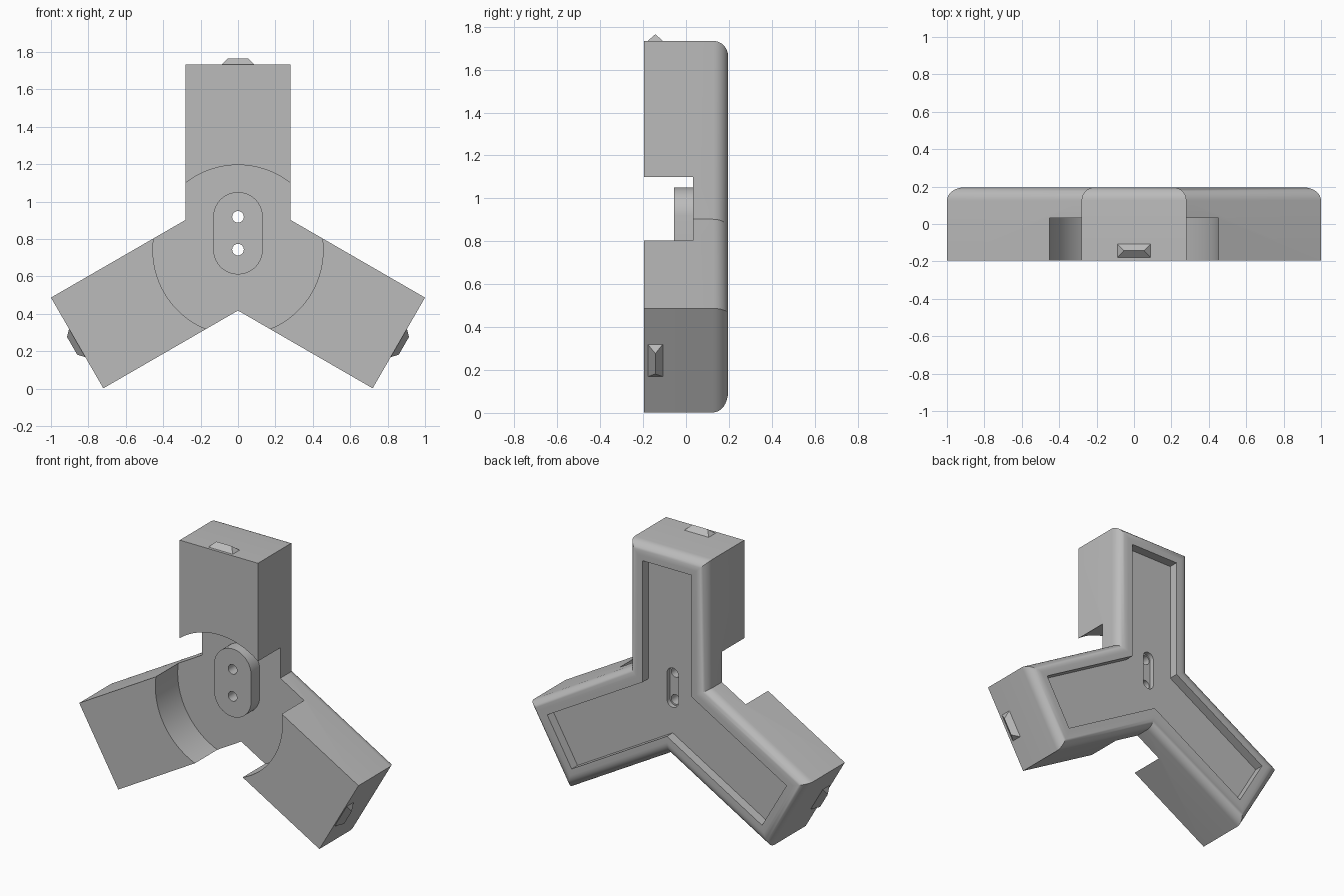
import bpy, bmesh, math
from math import sin, cos, pi, radians

cube = bpy.data.objects.get("Cube")
if cube:
    bpy.data.objects.remove(cube, do_unlink=True)

HUB_Z = 0.741        # height of the hub centre
HALF_W = 0.28        # half width of an arm
REACH = 0.993        # hub centre to arm end
FRONT, BACK = -0.196, 0.196
FILLET = 0.07
RECESS_Y = 0.033     # floor of the round recess
POCKET_Y = BACK - 0.06
PLATE_Z = HUB_Z + 0.09
HOLE_GAP = 0.0875

grey = bpy.data.materials.new("plain grey")
grey.use_nodes = True
grey.diffuse_color = (0.5, 0.5, 0.5, 1)
grey.node_tree.nodes["Principled BSDF"].inputs["Base Color"].default_value = (0.5, 0.5, 0.5, 1)


def turn(x, z, k):
    """Rotate a point about the hub by k thirds of a turn."""
    a = -k * 2 * pi / 3
    return x * cos(a) - z * sin(a), x * sin(a) + z * cos(a) + HUB_Z


def star(inset):
    """Three-armed outline, moved inward by inset."""
    w, r = HALF_W - inset, REACH - inset
    arm = [(-w, w * math.tan(pi / 6)), (-w, r), (w, r)]
    return [turn(x, z, k) for k in range(3) for x, z in arm]


def capsule(radius, half, z0, n=32):
    """Upright rounded slot outline; a circle when half is zero."""
    pts = []
    for side in (1, -1):
        for i in range(n + 1 if half else n):
            a = pi * i / n + (0 if side > 0 else pi)
            pts.append((radius * cos(a), z0 + side * half + radius * sin(a)))
    return pts


def loft(name, rings):
    """Closed solid through (outline, y) rings of equal point count."""
    bm = bmesh.new()
    loops = [[bm.verts.new((x, y, z)) for x, z in pts] for pts, y in rings]
    n = len(loops[0])
    for a, b in zip(loops, loops[1:]):
        for i in range(n):
            j = (i + 1) % n
            bm.faces.new((a[i], a[j], b[j], b[i]))
    bm.faces.new(loops[0])
    bm.faces.new(loops[-1])
    bmesh.ops.recalc_face_normals(bm, faces=bm.faces)
    return finish(name, bm)


def finish(name, bm):
    mesh = bpy.data.meshes.new(name)
    bm.to_mesh(mesh)
    bm.free()
    mesh.materials.append(grey)
    obj = bpy.data.objects.new(name, mesh)
    bpy.context.collection.objects.link(obj)
    return obj


def activate(obj):
    bpy.ops.object.select_all(action='DESELECT')
    obj.select_set(True)
    bpy.context.view_layer.objects.active = obj


def cut(obj, cutters):
    activate(obj)
    for c in cutters:
        mod = obj.modifiers.new("cut", 'BOOLEAN')
        mod.operation, mod.solver, mod.object = 'DIFFERENCE', 'EXACT', c
        bpy.ops.object.modifier_apply(modifier=mod.name)


# Body with rounded back rim and sunken back panel
rings = [(star(0), FRONT)]
for i in range(9):
    a = radians(90 * i / 8)
    rings.append((star(FILLET * (1 - cos(a))), BACK - FILLET + FILLET * sin(a)))
rings += [(star(0.105), BACK), (star(0.105), POCKET_Y)]
body = loft("three_arm_body", rings)

# Raised screw plate in the recess
plate_outline = capsule(0.132, 0.088, PLATE_Z)
plate = loft("screw_plate", [(plate_outline, -0.055), (plate_outline, RECESS_Y + 0.01)])

# Cutters: round recess, back slot, two screw holes
disc = capsule(0.455, 0, HUB_Z, 64)
slot = capsule(0.04, HOLE_GAP, PLATE_Z)
recess_cutter = loft("recess_cutter", [(disc, FRONT - 0.1), (disc, RECESS_Y)])
slot_cutter = loft("slot_cutter", [(slot, POCKET_Y - 0.03), (slot, BACK + 0.1)])
hole_cutters = []
for s in (1, -1):
    ring = capsule(0.031, 0, PLATE_Z + s * HOLE_GAP, 16)
    hole_cutters.append(loft("hole_cutter", [(ring, -0.4), (ring, 0.4)]))
cut(body, [recess_cutter, slot_cutter] + hole_cutters)
cut(plate, hole_cutters)
for c in [recess_cutter, slot_cutter] + hole_cutters:
    bpy.data.objects.remove(c, do_unlink=True)

# Hip-roof locating nub on each arm end
for k, name in enumerate(("top_nub", "left_nub", "right_nub")):
    bm = bmesh.new()

    def vert(x, y, h):
        px, pz = turn(x, REACH + h, k)
        return bm.verts.new((px, y, pz))

    a, b, c, d = [vert(x, y, 0) for x, y in
                  ((-0.087, -0.178), (0.087, -0.178), (0.087, -0.108), (-0.087, -0.108))]
    e, f = vert(-0.055, -0.143, 0.031), vert(0.055, -0.143, 0.031)
    for face in ((a, b, f, e), (c, d, e, f), (b, c, f), (d, a, e), (d, c, b, a)):
        bm.faces.new(face)
    bmesh.ops.recalc_face_normals(bm, faces=bm.faces)
    finish(name, bm)

# Smooth the rounded rim and round walls, keep corners crisp
for obj in (body, plate):
    activate(obj)
    bpy.ops.object.shade_smooth_by_angle(angle=radians(30))
